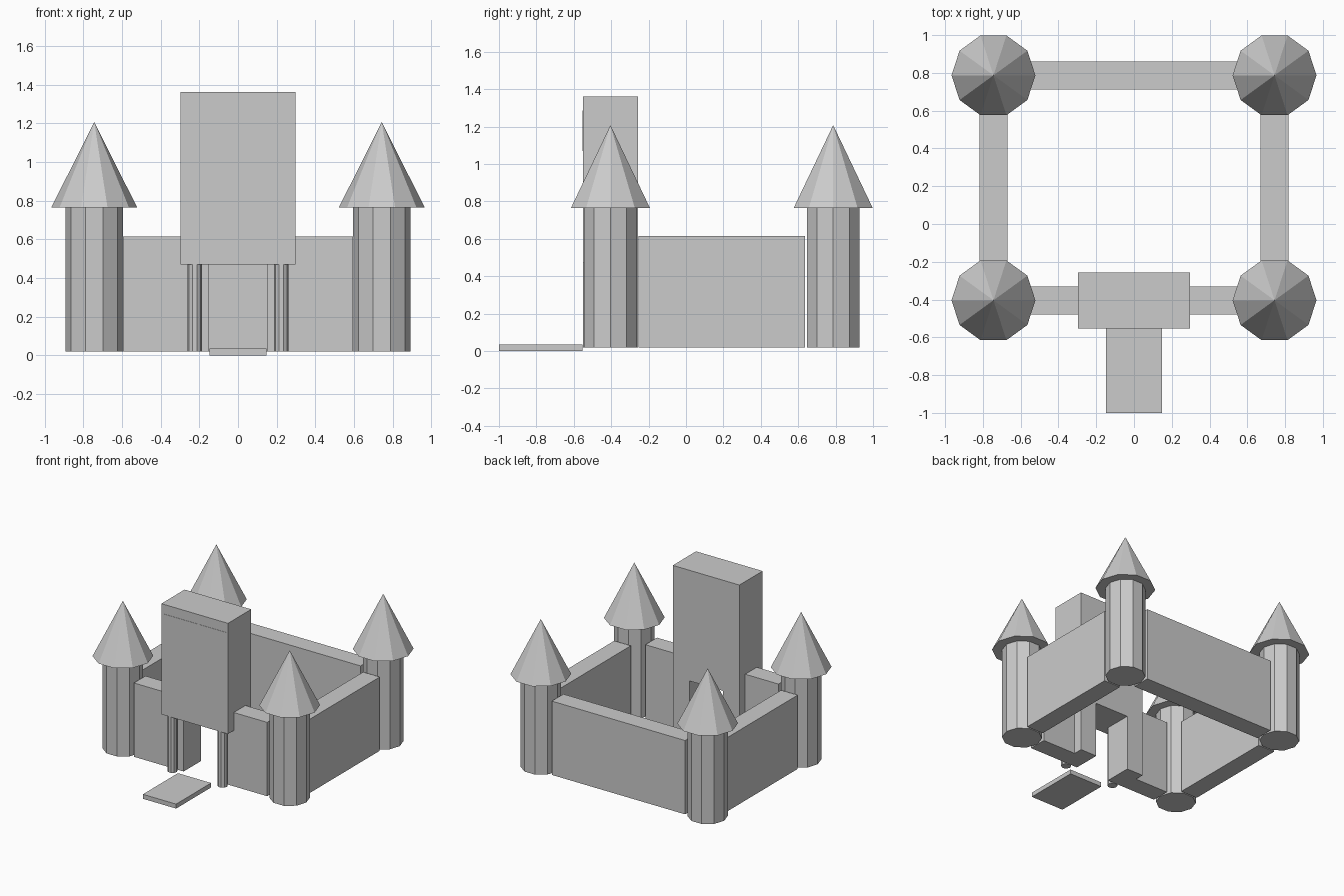
import bpy
import bmesh
from math import cos, sin, pi

if "Cube" in bpy.data.objects:
    bpy.data.objects.remove(bpy.data.objects["Cube"], do_unlink=True)

stone = bpy.data.materials.new("grey_stone")
stone.use_nodes = True
GREY = (0.6, 0.6, 0.6, 1)
stone.diffuse_color = GREY
stone.node_tree.nodes["Principled BSDF"].inputs["Base Color"].default_value = GREY

SIDES = 10
GROUND = 0.02          # underside of walls and towers
WALL_TOP = 0.615
EAVES = 0.765          # top of tower shafts
HALF = 0.148           # half wall thickness and tower radius
TX = 0.744             # tower centres
FRONT_Y, BACK_Y = -0.404, 0.787
GATE_BOTTOM = 0.47


def finish(name, bm):
    bmesh.ops.recalc_face_normals(bm, faces=bm.faces)
    mesh = bpy.data.meshes.new(name)
    bm.to_mesh(mesh)
    bm.free()
    mesh.materials.append(stone)
    obj = bpy.data.objects.new(name, mesh)
    bpy.context.collection.objects.link(obj)
    return obj


def box(name, xs, ys, zs):
    bm = bmesh.new()
    bmesh.ops.create_cube(bm, size=1)
    for v in bm.verts:
        v.co = [lo + (c + 0.5) * (hi - lo)
                for c, (lo, hi) in zip(v.co, (xs, ys, zs))]
    return finish(name, bm)


def ring_solid(name, x, y, radius, z0, z1, pointed=False):
    """Ten-sided column, or a pointed roof."""
    bm = bmesh.new()
    angles = [2 * pi * i / SIDES for i in range(SIDES)]

    def ring(z):
        return [bm.verts.new((x + radius * cos(a), y + radius * sin(a), z))
                for a in angles]

    low = ring(z0)
    bm.faces.new(low)
    if pointed:
        high = [bm.verts.new((x, y, z1))] * SIDES
    else:
        high = ring(z1)
        bm.faces.new(high)
    for i in range(SIDES):
        j = (i + 1) % SIDES
        corners = [low[i], low[j], high[j], high[i]]
        bm.faces.new(corners[:3] if pointed else corners)
    return finish(name, bm)


# Corner towers with pointed roofs
for depth, y in (("front", FRONT_Y), ("back", BACK_Y)):
    for side, s in (("left", 1), ("right", -1)):
        label = f"{depth}_{side}"
        ring_solid(f"{label}_tower", s * TX, y, HALF, GROUND, EAVES)
        ring_solid(f"{label}_roof", s * TX, y, 0.222, EAVES, 1.208, pointed=True)

# Back wall
wall_z = (GROUND, WALL_TOP)
thick = HALF / 2
end_x = TX - 0.15
box("back_wall", (-end_x, end_x), (BACK_Y - thick, BACK_Y + thick), wall_z)

# Paired parts: side walls, front walls, gate legs and posts
for side, s in (("left", 1), ("right", -1)):
    def span(a, b):
        return tuple(sorted((s * a, s * b)))

    box(f"{side}_wall", span(TX - thick, TX + thick),
        (FRONT_Y + 0.15, BACK_Y - 0.15), wall_z)
    box(f"{side}_front_wall", span(0.29, end_x),
        (FRONT_Y - thick, FRONT_Y + thick), wall_z)
    box(f"{side}_gate_leg", span(0.15, 0.297),
        (FRONT_Y - thick, FRONT_Y + HALF), (GROUND, GATE_BOTTOM))
    ring_solid(f"{side}_gate_post", s * 0.224, -0.515, 0.037, GROUND, GATE_BOTTOM)

# Gatehouse block with a thin front panel
box("gatehouse", (-0.297, 0.297), (FRONT_Y - HALF, FRONT_Y + HALF),
    (GATE_BOTTOM, 1.362))
box("gate_panel", (-0.279, 0.279), (-0.554, -0.55), (1.07, 1.285))

# Lowered bridge
box("drawbridge", (-0.148, 0.148), (-1, -0.554), (0, 0.036))
